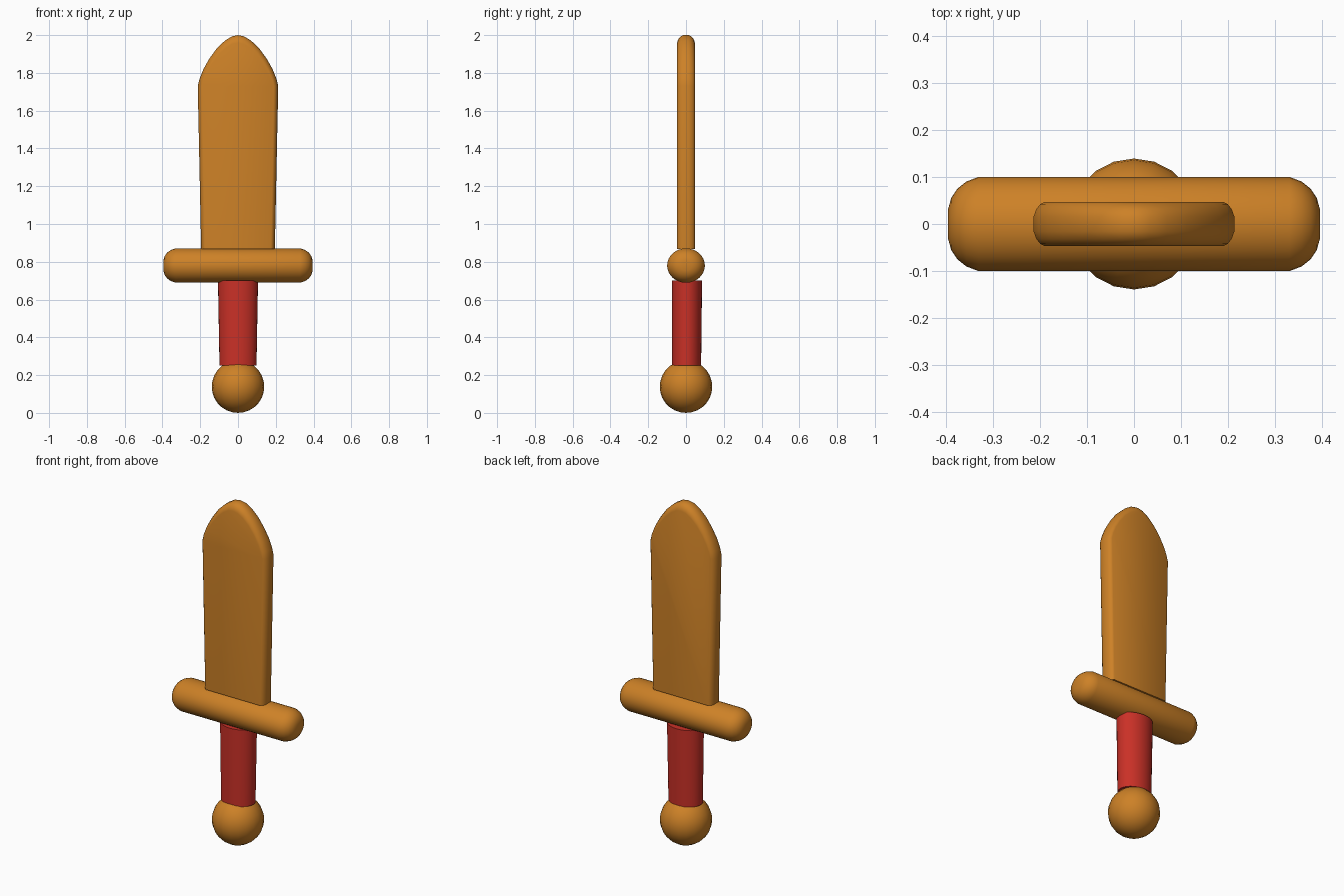
import bpy, bmesh, math
from mathutils import Vector

cube = bpy.data.objects.get("Cube")
if cube:
    bpy.data.objects.remove(cube)


def material(name, color):
    mat = bpy.data.materials.new(name)
    mat.use_nodes = True
    mat.diffuse_color = color
    mat.node_tree.nodes["Principled BSDF"].inputs["Base Color"].default_value = color
    return mat


wood = material("warm wood", (0.61, 0.22, 0.02, 1))
red = material("red wrap", (0.59, 0.03, 0.02, 1))


def loft(name, rings, mat, angle=50):
    """Skin a stack of matching closed rings and cap both ends."""
    bm = bmesh.new()
    loops = [[bm.verts.new(p) for p in ring] for ring in rings]
    n = len(loops[0])
    for a, b in zip(loops, loops[1:]):
        for i in range(n):
            j = (i + 1) % n
            bm.faces.new((a[i], a[j], b[j], b[i]))
    bm.faces.new(loops[0])
    bm.faces.new(loops[-1])
    bmesh.ops.recalc_face_normals(bm, faces=bm.faces)
    mesh = bpy.data.meshes.new(name)
    bm.to_mesh(mesh)
    bm.free()
    mesh.materials.append(mat)
    obj = bpy.data.objects.new(name, mesh)
    bpy.context.collection.objects.link(obj)
    bpy.ops.object.select_all(action='DESELECT')
    obj.select_set(True)
    bpy.context.view_layer.objects.active = obj
    bpy.ops.object.shade_smooth_by_angle(angle=math.radians(angle))
    return obj


def ellipse(center, u, v, n=32):
    c, u, v = Vector(center), Vector(u), Vector(v)
    angles = [2 * math.pi * i / n for i in range(n)]
    return [c + u * math.cos(a) + v * math.sin(a) for a in angles]


# Pommel ball
bpy.ops.mesh.primitive_uv_sphere_add(segments=20, ring_count=14, radius=0.139,
                                     location=(0, 0, 0.139))
pommel = bpy.context.object
pommel.name = "pommel"
pommel.data.materials.append(wood)
bpy.ops.object.shade_smooth()

# Oval grip, slightly wider toward the guard
loft("grip", [ellipse((0, 0.003, 0.25), (0.098, 0, 0), (0, 0.077, 0)),
              ellipse((0, 0.005, 0.70), (0.106, 0, 0), (0, 0.08, 0))], red)

# Crossguard with rounded ends
end = [(0.395, 0.3), (0.388, 0.55), (0.375, 0.75), (0.356, 0.9), (0.33, 1)]
profile = end + [(-x, r) for x, r in reversed(end)]
loft("crossguard", [ellipse((x, 0, 0.78), (0, 0.1 * r, 0), (0, 0, 0.091 * r))
                    for x, r in profile], wood)

# Blade: pointed outline stacked through its thickness with rounded edges
shoulder = 1.73
half = [(0.195, 0.868), (0.213, shoulder), (0.203, 1.77), (0.183, 1.82),
        (0.152, 1.875), (0.112, 1.93), (0.07, 1.97), (0.033, 1.993)]
outline = half + [(0, 2.0)] + [(-x, z) for x, z in reversed(half)]


def blade_ring(y, k):
    return [(x * (1 - 0.11 * k), y,
             z if z <= shoulder else shoulder + (z - shoulder) * (1 - 0.15 * k))
            for x, z in outline]


layers = [(0.047, 1), (0.042, 0.6), (0.032, 0.25), (0.016, 0)]
stack = [(-y, k) for y, k in layers] + list(reversed(layers))
loft("blade", [blade_ring(y, k) for y, k in stack], wood)
